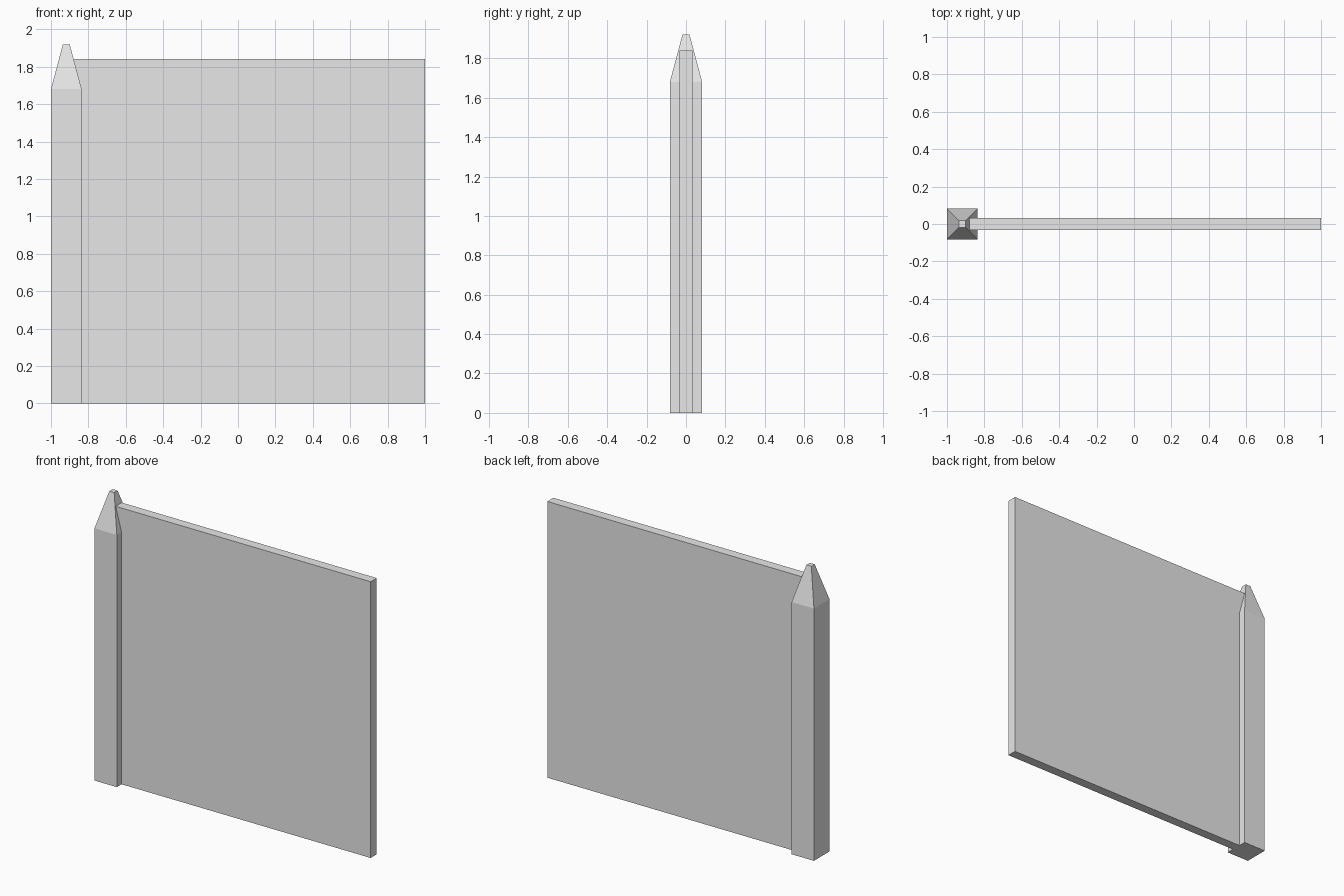
import bpy
import bmesh

default_cube = bpy.data.objects.get("Cube")
if default_cube:
    bpy.data.objects.remove(default_cube, do_unlink=True)

# One plain grey for everything
grey = bpy.data.materials.new("light_grey")
grey.use_nodes = True
colour = (0.8, 0.8, 0.8, 1)
grey.diffuse_color = colour
grey.node_tree.nodes["Principled BSDF"].inputs["Base Color"].default_value = colour


def stacked_box(name, x, rings):
    """Closed solid through rectangular rings of (half_x, half_y, z)."""
    bm = bmesh.new()
    loops = [[bm.verts.new((sx * hx, sy * hy, z))
              for sx, sy in ((-1, -1), (1, -1), (1, 1), (-1, 1))]
             for hx, hy, z in rings]
    bm.faces.new(loops[0][::-1])
    bm.faces.new(loops[-1])
    for low, high in zip(loops, loops[1:]):
        for i in range(4):
            j = (i + 1) % 4
            bm.faces.new((low[i], low[j], high[j], high[i]))
    mesh = bpy.data.meshes.new(name)
    bm.to_mesh(mesh)
    bm.free()
    mesh.materials.append(grey)
    obj = bpy.data.objects.new(name, mesh)
    obj.location.x = x
    bpy.context.collection.objects.link(obj)
    return obj


# Square post with a blunt pointed top
POST = 0.082
TIP = 0.018
stacked_box("fence_post", POST - 1,
            [(POST, POST, 0), (POST, POST, 1.68), (TIP, TIP, 1.92)])

# Flat panel, its left end buried in the post
LEFT, RIGHT = -0.9, 1.0
half_length = (RIGHT - LEFT) / 2
stacked_box("fence_panel", (LEFT + RIGHT) / 2,
            [(half_length, 0.032, 0), (half_length, 0.032, 1.84)])
